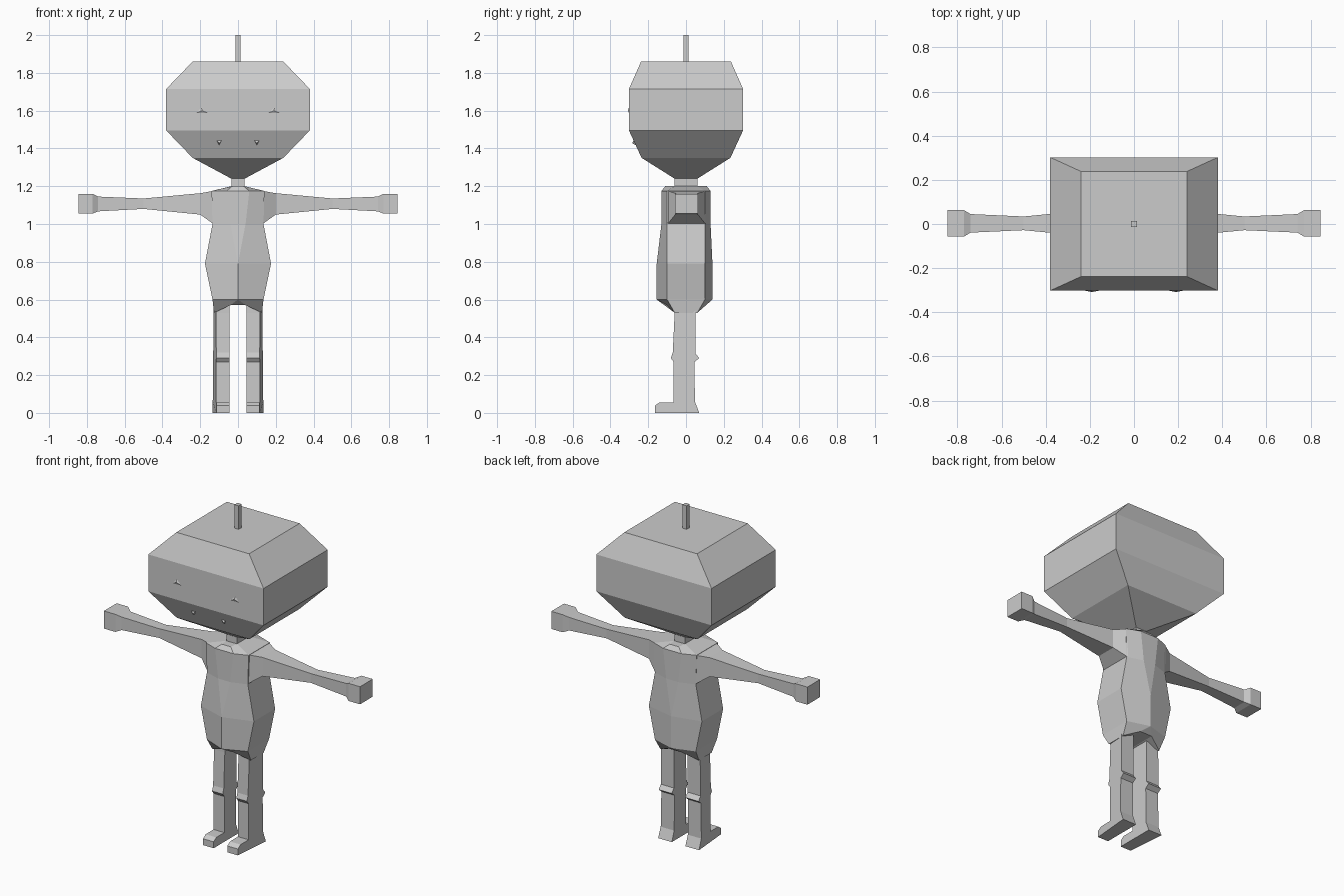
import bpy, bmesh

if "Cube" in bpy.data.objects:
    bpy.data.objects.remove(bpy.data.objects["Cube"])

grey = bpy.data.materials.new("plain grey")
grey.diffuse_color = (0.6, 0.6, 0.6, 1)
grey.use_nodes = True
grey.node_tree.nodes["Principled BSDF"].inputs["Base Color"].default_value = grey.diffuse_color


def finish(name, bm):
    bmesh.ops.remove_doubles(bm, verts=bm.verts, dist=1e-4)
    bmesh.ops.recalc_face_normals(bm, faces=bm.faces)
    mesh = bpy.data.meshes.new(name)
    bm.to_mesh(mesh)
    bm.free()
    mesh.materials.append(grey)
    ob = bpy.data.objects.new(name, mesh)
    bpy.context.collection.objects.link(ob)
    return ob


def loft(name, rings, caps):
    """Join equal-length rings with quads; caps lists the end faces as ring indices."""
    bm = bmesh.new()
    rows = [[bm.verts.new(p) for p in ring] for ring in rings]
    n = len(rows[0])
    for a, b in zip(rows, rows[1:]):
        for i in range(n):
            j = (i + 1) % n
            bm.faces.new((a[i], a[j], b[j], b[i]))
    for row in (rows[0], rows[-1]):
        for cap in caps:
            bm.faces.new([row[i] for i in cap])
    return finish(name, bm)


QUAD = [(0, 1, 2, 3)]
OCT = [(0, 1, 4, 5), (1, 2, 3, 4), (5, 6, 7, 0)]


def rect(z, hx, hy):
    return [(-hx, -hy, z), (hx, -hy, z), (hx, hy, z), (-hx, hy, z)]


def body_ring(z, hx, sy, a, fy, za=None, by=None):
    """Eight points: side panels at hx, front and back edges at a."""
    za = z if za is None else za
    by = fy if by is None else by
    return [(-a, -fy, za), (a, -fy, za), (hx, -sy, z), (hx, sy, z),
            (a, by, za), (-a, by, za), (-hx, sy, z), (-hx, -sy, z)]


# Head, neck and antenna
loft("head", [rect(1.24, 0.035, 0.06), rect(1.35, 0.24, 0.235), rect(1.495, 0.38, 0.302),
              rect(1.715, 0.38, 0.302), rect(1.86, 0.24, 0.238)], QUAD)
loft("neck", [rect(1.18, 0.035, 0.06), rect(1.245, 0.035, 0.06)], QUAD)
loft("antenna", [rect(1.85, 0.014, 0.014), rect(2.0, 0.014, 0.014)], QUAD)

# Torso from crotch to neck base
loft("torso", [body_ring(0.53, 0.127, 0.06, 0.04, 0.10, za=0.57),
               body_ring(0.60, 0.135, 0.10, 0, 0.155, by=0.14),
               body_ring(0.79, 0.175, 0.10, 0, 0.155, by=0.14),
               body_ring(1.00, 0.135, 0.10, 0.04, 0.13),
               body_ring(1.175, 0.14, 0.10, 0.06, 0.13),
               body_ring(1.20, 0.035, 0.06, 0.03, 0.11)], OCT)

# Arms: x, low z, high z, half depth
ARM = [(0.13, 1.0, 1.175, 0.10), (0.20, 1.05, 1.163, 0.06), (0.50, 1.08, 1.135, 0.031),
       (0.74, 1.067, 1.145, 0.042), (0.77, 1.055, 1.16, 0.06), (0.845, 1.055, 1.16, 0.06)]

# Leg side profile (y, z) with knee bulge, heel and foot
LEG = [(-0.06, 0.565), (-0.06, 0.53), (-0.07, 0.32), (-0.08, 0.29), (-0.065, 0.27),
       (-0.065, 0.055), (-0.14, 0.055), (-0.165, 0.038), (-0.165, 0), (0.07, 0),
       (0.047, 0.06), (0.045, 0.27), (0.07, 0.29), (0.05, 0.315), (0.05, 0.53), (0.05, 0.565)]

for side, s in (("left", -1), ("right", 1)):
    loft(side + "_arm", [[(s * x, 0.003 - d, lo), (s * x, 0.003 + d, lo),
                          (s * x, 0.003 + d, hi), (s * x, 0.003 - d, hi)]
                         for x, lo, hi, d in ARM], QUAD)

    # The outer side of each leg flares towards the back
    inner = [(s * 0.045, y, z) for y, z in LEG]
    outer = [(s * (0.115 + 0.02 * min(1, max(0, (y + 0.07) / 0.12)) * (1 - 0.6 * z)), y, z)
             for y, z in LEG]
    loft(side + "_leg", [inner, outer], [tuple(range(len(LEG)))])

    # Small raised eye wedge and nostril spike
    for name, pts, tip in (
            ("eye", [(0.155, -0.301, 1.585), (0.225, -0.301, 1.585), (0.195, -0.301, 1.62)],
             (0.19, -0.308, 1.60)),
            ("nostril", [(0.085, -0.276, 1.445), (0.115, -0.276, 1.445), (0.10, -0.262, 1.415)],
             (0.10, -0.285, 1.428))):
        bm = bmesh.new()
        base = [bm.verts.new((s * x, y, z)) for x, y, z in pts]
        top = bm.verts.new((s * tip[0], tip[1], tip[2]))
        bm.faces.new(base)
        for i in range(3):
            bm.faces.new((base[i], base[(i + 1) % 3], top))
        finish(side + "_" + name, bm)
